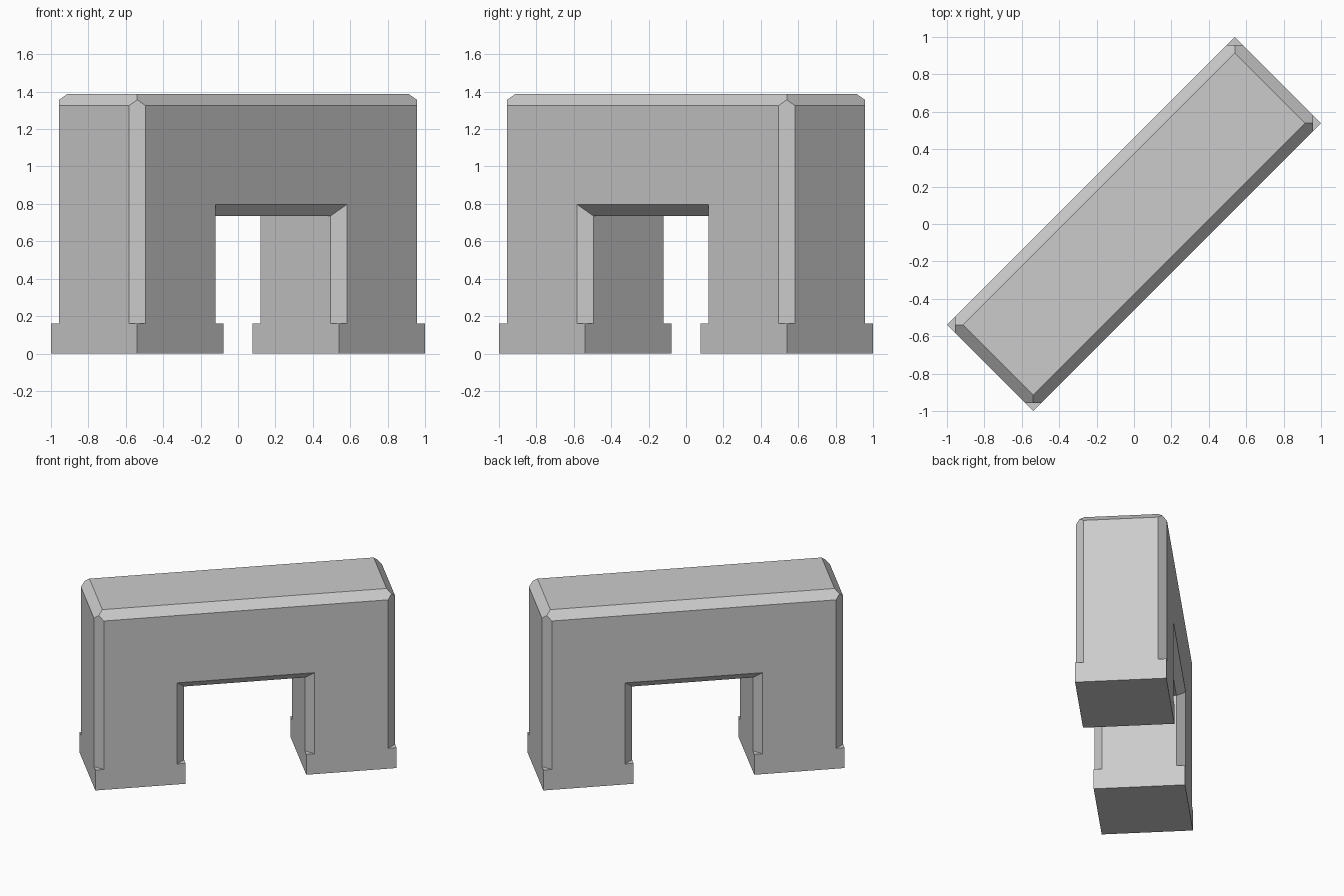
import bpy
import bmesh
from math import radians
from mathutils import Matrix, Vector

cube = bpy.data.objects.get("Cube")
if cube:
    bpy.data.objects.remove(cube, do_unlink=True)

# Main dimensions, along the wall (x) and across it (y) before turning
HALF_LENGTH, HALF_DEPTH, HEIGHT = 1.088, 0.326, 1.387
HALF_GAP, CEILING, FOOT = 0.436, 0.736, 0.16
BEVEL = 0.061
TURN = Matrix.Rotation(radians(45), 4, "Z")

grey = bpy.data.materials.new("plain grey")
grey.use_nodes = True
grey.diffuse_color = (0.6, 0.6, 0.6, 1)
grey.node_tree.nodes["Principled BSDF"].inputs["Base Color"].default_value = grey.diffuse_color


def add_box(bm, low, high):
    low, high = Vector(low), Vector(high)
    size = Matrix.Diagonal((high - low).to_4d())
    size[3][3] = 1
    bmesh.ops.create_cube(bm, size=1, matrix=Matrix.Translation((low + high) / 2) @ size)


def make_object(name, bm):
    bmesh.ops.recalc_face_normals(bm, faces=bm.faces)
    mesh = bpy.data.meshes.new(name)
    bm.to_mesh(mesh)
    bm.free()
    mesh.transform(TURN)
    mesh.materials.append(grey)
    obj = bpy.data.objects.new(name, mesh)
    bpy.context.collection.objects.link(obj)
    return obj


def chamfer(bm, point, normal):
    """Slice off the edge through point, at equal distance on both sides."""
    normal = Vector(normal).normalized()
    cut = Vector(point) - normal * BEVEL / 2 ** 0.5
    geom = bm.verts[:] + bm.edges[:] + bm.faces[:]
    result = bmesh.ops.bisect_plane(bm, geom=geom, plane_co=cut, plane_no=normal, clear_outer=True)
    edges = [e for e in result["geom_cut"] if isinstance(e, bmesh.types.BMEdge)]
    bmesh.ops.contextual_create(bm, geom=edges)


# Arch body with chamfered top and upright edges
bm = bmesh.new()
add_box(bm, (-HALF_LENGTH, -HALF_DEPTH, FOOT), (HALF_LENGTH, HALF_DEPTH, HEIGHT))
for s in (-1, 1):
    for t in (-1, 1):
        chamfer(bm, (s * HALF_LENGTH, t * HALF_DEPTH, 0), (s, t, 0))
    chamfer(bm, (s * HALF_LENGTH, 0, HEIGHT), (s, 0, 1))
    chamfer(bm, (0, s * HALF_DEPTH, HEIGHT), (0, s, 1))
arch = make_object("arch_body", bm)

# Opening cutter, flared at both faces of the wall
bm = bmesh.new()
rings = []
outer = BEVEL + 0.02
for y, flare in ((-1, outer), (-1, 0), (1, 0), (1, outer)):
    depth = y * (HALF_DEPTH - BEVEL + flare)
    x, z = HALF_GAP + flare, CEILING + flare
    rings.append([bm.verts.new((px, depth, pz)) for px, pz in ((-x, 0), (x, 0), (x, z), (-x, z))])
for a, b in zip(rings, rings[1:]):
    for i in range(4):
        j = (i + 1) % 4
        bm.faces.new((a[i], a[j], b[j], b[i]))
bm.faces.new(rings[0])
bm.faces.new(rings[-1])
cutter = make_object("opening_cutter", bm)
cutter.hide_render = True

opening = arch.modifiers.new("opening", "BOOLEAN")
opening.operation = "DIFFERENCE"
opening.solver = "EXACT"
opening.object = cutter
bpy.context.view_layer.objects.active = arch
bpy.ops.object.modifier_apply(modifier=opening.name)
bpy.data.objects.remove(cutter, do_unlink=True)

# Square-edged feet
for name, side in (("left_foot", 1), ("right_foot", -1)):
    bm = bmesh.new()
    inner, end = sorted((side * HALF_GAP, side * HALF_LENGTH))
    add_box(bm, (inner, -HALF_DEPTH, 0), (end, HALF_DEPTH, FOOT))
    make_object(name, bm)
